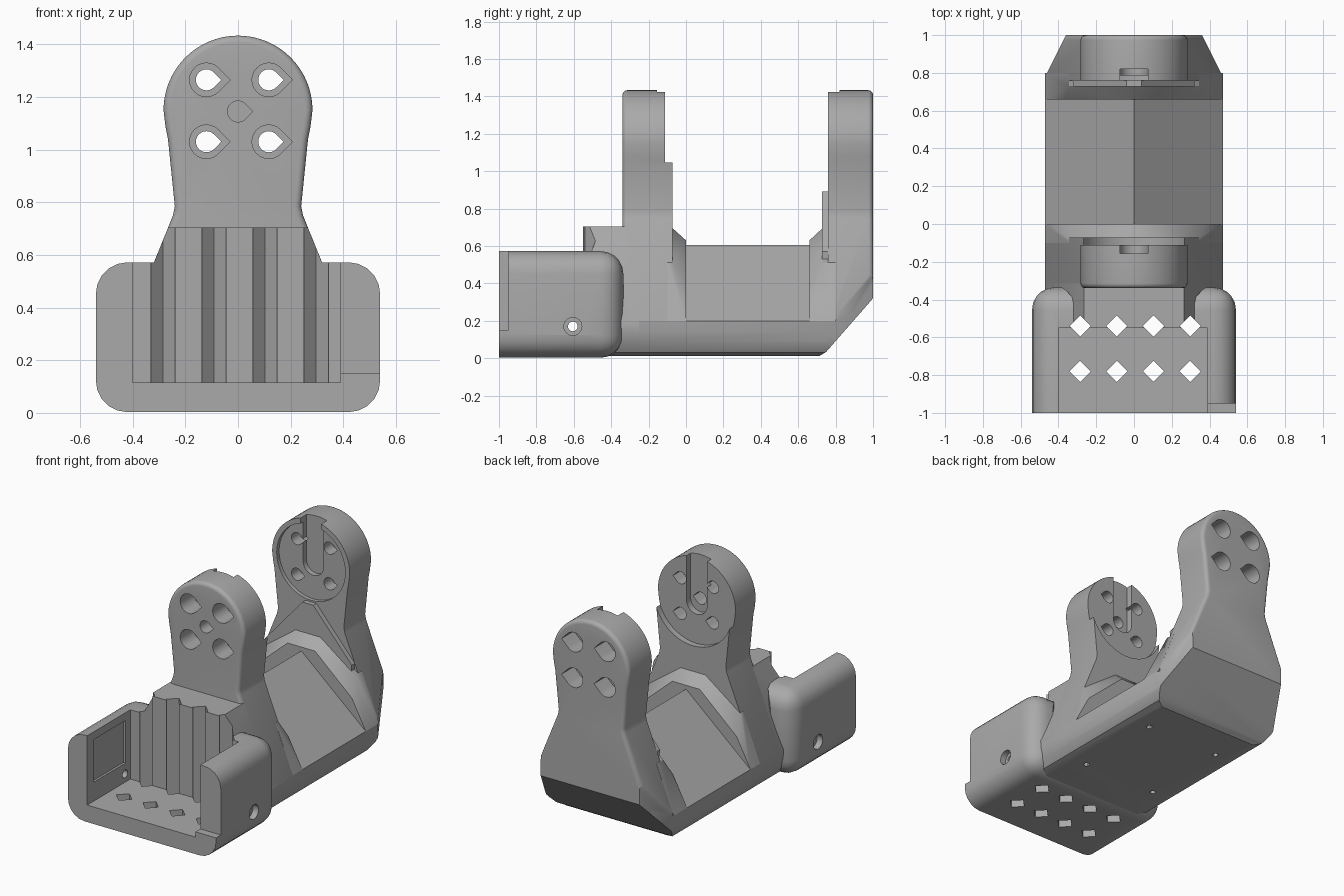
import bpy, bmesh, math
from mathutils import Vector

if "Cube" in bpy.data.objects:
    bpy.data.objects.remove(bpy.data.objects["Cube"])

grey = bpy.data.materials.new("plastic grey")
grey.diffuse_color = (0.40, 0.40, 0.40, 1)
grey.use_nodes = True
grey.node_tree.nodes["Principled BSDF"].inputs["Base Color"].default_value = grey.diffuse_color
cutters = []


def finish(name, bm):
    bmesh.ops.recalc_face_normals(bm, faces=bm.faces)
    me = bpy.data.meshes.new(name)
    bm.to_mesh(me)
    bm.free()
    me.materials.append(grey)
    ob = bpy.data.objects.new(name, me)
    bpy.context.collection.objects.link(ob)
    return ob


def prism(name, pts, axis, a, b, round_edges=None):
    """Extrude a 2D outline along an axis from a to b."""
    place = {'x': lambda p, t: (t, p[0], p[1]),
             'y': lambda p, t: (p[0], t, p[1]),
             'z': lambda p, t: (p[0], p[1], t)}[axis]
    bm = bmesh.new()
    lo = [bm.verts.new(place(p, a)) for p in pts]
    hi = [bm.verts.new(place(p, b)) for p in pts]
    bm.faces.new(lo)
    bm.faces.new(hi)
    n = len(pts)
    for i in range(n):
        j = (i + 1) % n
        bm.faces.new((lo[i], lo[j], hi[j], hi[i]))
    if round_edges:
        test, width = round_edges
        edges = [e for e in bm.edges if test(*[v.co for v in e.verts])]
        bmesh.ops.recalc_face_normals(bm, faces=bm.faces)
        bmesh.ops.bevel(bm, geom=edges, offset=width, segments=5, profile=0.5,
                        affect='EDGES', clamp_overlap=True)
    return finish(name, bm)


def hull(name, sections):
    """Convex solid through mirrored (x, z) sections at given y."""
    bm = bmesh.new()
    for y, pts in sections:
        for x, z in pts:
            bm.verts.new((x, y, z))
            bm.verts.new((-x, y, z))
    bmesh.ops.convex_hull(bm, input=bm.verts)
    bmesh.ops.dissolve_limit(bm, angle_limit=0.01, verts=bm.verts, edges=bm.edges)
    return finish(name, bm)


def cutter(pts, axis, a, b):
    c = prism("cutter", pts, axis, a, b)
    c.hide_render = True
    cutters.append(c)
    return c


def cut(ob, tools):
    bpy.context.view_layer.objects.active = ob
    for t in tools:
        m = ob.modifiers.new("cut", 'BOOLEAN')
        m.operation = 'DIFFERENCE'
        m.solver = 'EXACT'
        m.object = t
        bpy.ops.object.modifier_apply(modifier=m.name)


def arc(cx, cz, r, a0, a1, n):
    return [(cx + r * math.cos(math.radians(a0 + (a1 - a0) * i / n)),
             cz + r * math.sin(math.radians(a0 + (a1 - a0) * i / n))) for i in range(n + 1)]


def circle(cx, cz, r, n=24):
    return arc(cx, cz, r, 0, 360, n)[:-1]


def teardrop(cx, cz, r):
    return arc(cx, cz, r, 45, 315, 18) + [(cx + r * 1.41, cz)]


def rect(x0, x1, z0, z1):
    return [(x0, z0), (x1, z0), (x1, z1), (x0, z1)]


def mirrored(half):
    return half + [(-x, z) for x, z in reversed(half) if abs(x) > 1e-6]


# Shared outlines
keel = [(0.37, 0.012), (0.42, 0.03), (0.452, 0.08), (0.466, 0.14), (0.47, 0.2)]
flank = keel + [(0.247, 0.75), (0.24, 0.785), (0.266, 1.04), (0.275, 1.085)]
arm_outline = mirrored(flank + arc(0, 1.15, 0.283, 0, 90, 16))
block_outline = mirrored(keel + [(0.265, 0.705)])


def outer_rim(y):
    return lambda p, q: abs(p.y - y) < 1e-4 and abs(q.y - y) < 1e-4 and max(p.z, q.z) > 0.25


# Main solids
tray = prism("battery_tray", rect(-0.54, 0.54, 0.003, 0.572), 'y', -1.0, -0.335,
             (lambda p, q: max(p.y, q.y) > -0.5, 0.12))
cell_block = prism("corrugated_wall", block_outline, 'y', -0.55, -0.25)
beam = prism("ridged_base", mirrored(keel + [(0.0, 0.605)]), 'y', -0.45, 0.93)
front_arm = prism("front_arm", arm_outline, 'y', -0.34, -0.072, (outer_rim(-0.34), 0.065))
back_arm = prism("back_arm", arm_outline, 'y', 0.76, 1.0, (outer_rim(1.0), 0.065))

# Chamfered collars between ridge and arms
low = [(0.47, 0.2), (0.37, 0.39), (0.1, 0.63)]
high = [(0.47, 0.2), (0.345, 0.51), (0.09, 0.695)]
hull("front_collar", [(0.0, low), (-0.072, high), (-0.1, high)])
hull("back_collar", [(0.66, low), (0.73, high), (0.8, high)])
prism("back_gable", mirrored([(0.3, 0.3), (0.32, 0.57), (0.04, 0.89)]), 'y', 0.728, 0.8)

# Tray cavity, rear clearance and shortened right wall
cavity = cutter(rect(-0.4, 0.39, 0.115, 0.9), 'y', -1.2, -0.55)
gap = cutter(mirrored([(0.31, -0.56), (0.31, -0.45), (0.325, -0.39), (0.36, -0.35), (0.43, -0.3)]),
             'z', 0.15, 0.9)
wall_trim = cutter(rect(0.38, 0.7, 0.15, 0.9), 'y', -1.2, -0.95)
side_slot = cutter(rect(0.35, 0.43, 0.19, 0.5), 'y', -0.93, -0.66)
left_slot = cutter(rect(-0.415, -0.35, 0.24, 0.52), 'y', -0.93, -0.6)
tray_tools = [cavity, gap, wall_trim, side_slot, left_slot]

# Side screw holes with counterbores
for s in (-1, 1):
    tray_tools.append(cutter(circle(-0.605, 0.17, 0.048), 'x', *sorted((s * 0.5, s * 0.7))))
    tray_tools.append(cutter(circle(-0.605, 0.17, 0.026), 'x', *sorted((s * 0.3, s * 0.52))))

# Diamond channels through floor and wall
rear_diamonds = []
for i in range(4):
    x = -0.285 + 0.194 * i
    for y in (-0.54, -0.78):
        d = 0.056
        c = cutter([(x - d, y), (x, y - d), (x + d, y), (x, y + d)], 'z', -0.1, 1.0)
        tray_tools.append(c)
        if y > -0.6:
            rear_diamonds.append(c)
cut(tray, tray_tools)
cut(cell_block, rear_diamonds)

# Small screw holes in the underside
pilot = [cutter(circle(x, y, 0.018, 12), 'z', -0.1, 0.13) for x in (-0.27, 0.27) for y in (-0.14, 0.47)]

# Sloped tail and clipped rear corners
tail = cutter([(0.55, -0.18), (0.69, -0.01), (0.72, 0.016), (0.75, 0.034), (1.0, 0.32),
               (1.1, 0.434), (1.1, -0.18)], 'x', -0.8, 0.8)
corners = [cutter([(s * 0.52, 0.68), (s * 0.31, 1.1), (s * 0.7, 1.1), (s * 0.7, 0.68)],
                  'z', -0.2, 1.0) for s in (-1, 1)]
cut(beam, pilot + [tail] + corners)

# Arm bolt holes, round recesses and cable slots
slot = arc(0, 1.13, 0.075, 180, 360, 12) + [(0.075, 1.6), (-0.075, 1.6)]
front_tools = [cutter(circle(0, 1.15, 0.287, 48), 'y', -0.112, 0.05),
               cutter(slot, 'y', -0.155, 0.05),
               cutter(teardrop(0, 1.145, 0.04), 'y', -0.5, 0.05)]
back_tools = [tail] + corners + [cutter(circle(0, 1.15, 0.25, 48), 'y', 0.6, 0.785),
                                 cutter(slot, 'y', 0.6, 0.82)]
for x in (-0.12, 0.117):
    for z in (1.03, 1.265):
        through = cutter(teardrop(x, z, 0.04), 'y', -0.6, 1.3)
        front_tools += [through, cutter(teardrop(x, z, 0.064), 'y', -0.6, -0.2)]
        back_tools += [through, cutter(teardrop(x, z, 0.064), 'y', 0.87, 1.3)]
cut(front_arm, front_tools + pilot)
cut(back_arm, back_tools)

# Clean up helpers and shade
for c in cutters:
    bpy.data.objects.remove(c)
for ob in bpy.data.objects:
    ob.select_set(True)
    bpy.context.view_layer.objects.active = ob
bpy.ops.object.shade_smooth_by_angle(angle=math.radians(30))
